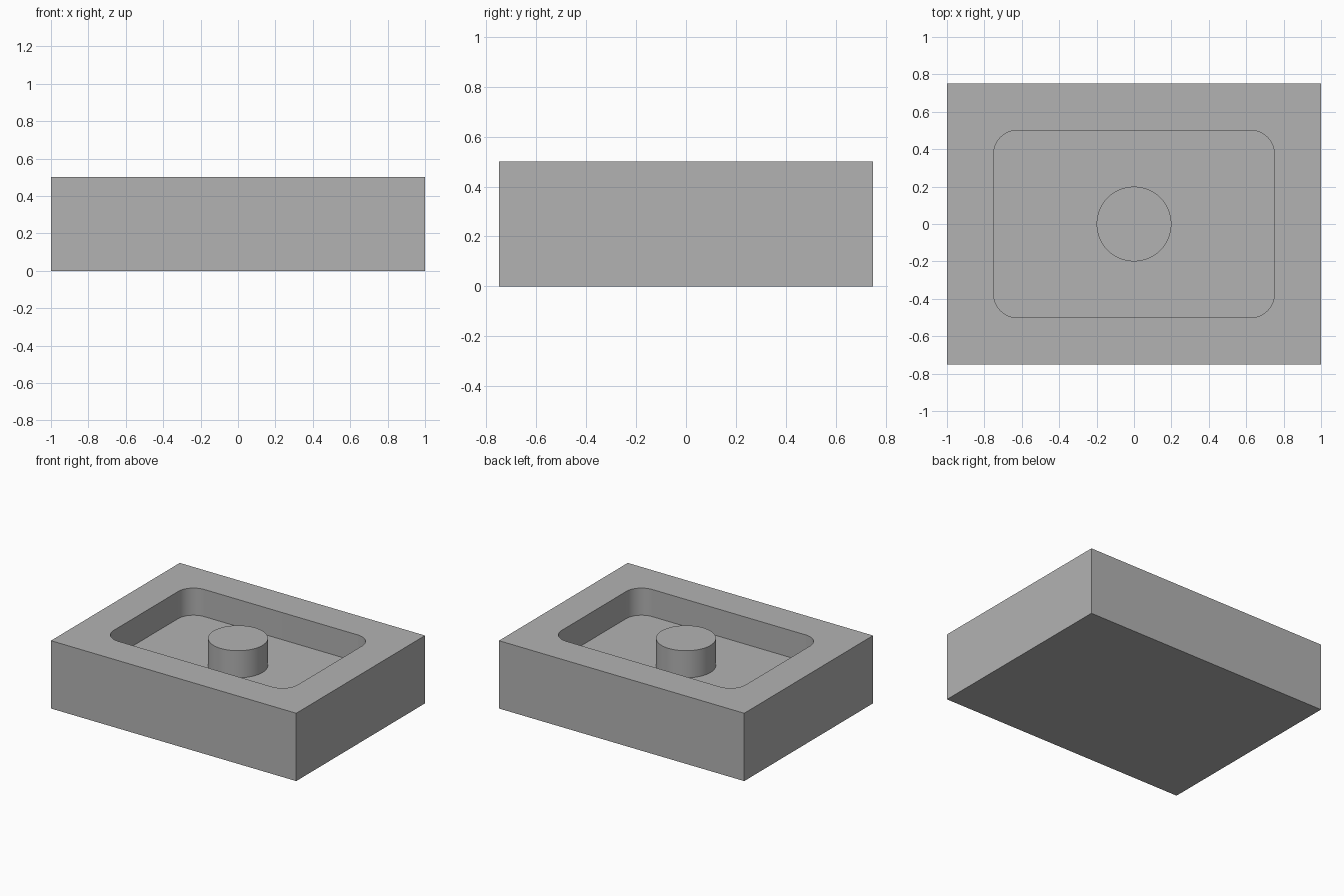
import bpy, bmesh, math

if "Cube" in bpy.data.objects:
    bpy.data.objects.remove(bpy.data.objects["Cube"], do_unlink=True)

TOP, FLOOR = 0.5, 0.3

grey = bpy.data.materials.new("plain grey")
grey.use_nodes = True
grey.diffuse_color = (0.45, 0.45, 0.45, 1)
grey.node_tree.nodes["Principled BSDF"].inputs["Base Color"].default_value = grey.diffuse_color


def rounded_rect(half_x, half_y, radius, steps=12):
    """Counter-clockwise outline with rounded corners."""
    points = []
    for quarter, (sx, sy) in enumerate([(1, 1), (-1, 1), (-1, -1), (1, -1)]):
        for i in range(steps + 1):
            a = math.pi / 2 * (quarter + i / steps)
            points.append((sx * (half_x - radius) + radius * math.cos(a),
                           sy * (half_y - radius) + radius * math.sin(a)))
    return points


def prism(name, outline, z0, z1):
    """Closed solid standing on an outline."""
    bm = bmesh.new()
    base = bm.faces.new([bm.verts.new((x, y, z0)) for x, y in outline])
    top = bmesh.ops.extrude_face_region(bm, geom=[base])["geom"]
    verts = [g for g in top if isinstance(g, bmesh.types.BMVert)]
    bmesh.ops.translate(bm, verts=verts, vec=(0, 0, z1 - z0))
    bmesh.ops.recalc_face_normals(bm, faces=bm.faces)
    mesh = bpy.data.meshes.new(name)
    bm.to_mesh(mesh)
    bm.free()
    mesh.materials.append(grey)
    obj = bpy.data.objects.new(name, mesh)
    bpy.context.collection.objects.link(obj)
    return obj


# Solid block
block = prism("block", [(-1, -0.75), (1, -0.75), (1, 0.75), (-1, 0.75)], 0, TOP)

# Rounded pocket cut into the block
cutter = prism("pocket_cutter", rounded_rect(0.75, 0.5, 0.125), FLOOR, TOP + 0.1)
cut = block.modifiers.new("pocket", "BOOLEAN")
cut.operation = "DIFFERENCE"
cut.solver = "EXACT"
cut.object = cutter
bpy.context.view_layer.objects.active = block
block.select_set(True)
bpy.ops.object.modifier_apply(modifier=cut.name)
bpy.data.objects.remove(cutter, do_unlink=True)

# Round boss rising from the pocket floor, flush with the rim
circle = [(0.2 * math.cos(math.tau * i / 64), 0.2 * math.sin(math.tau * i / 64))
          for i in range(64)]
boss = prism("boss", circle, FLOOR, TOP)

# Smooth curved walls, sharp rims
boss.select_set(True)
bpy.ops.object.shade_smooth_by_angle(angle=math.radians(30))
